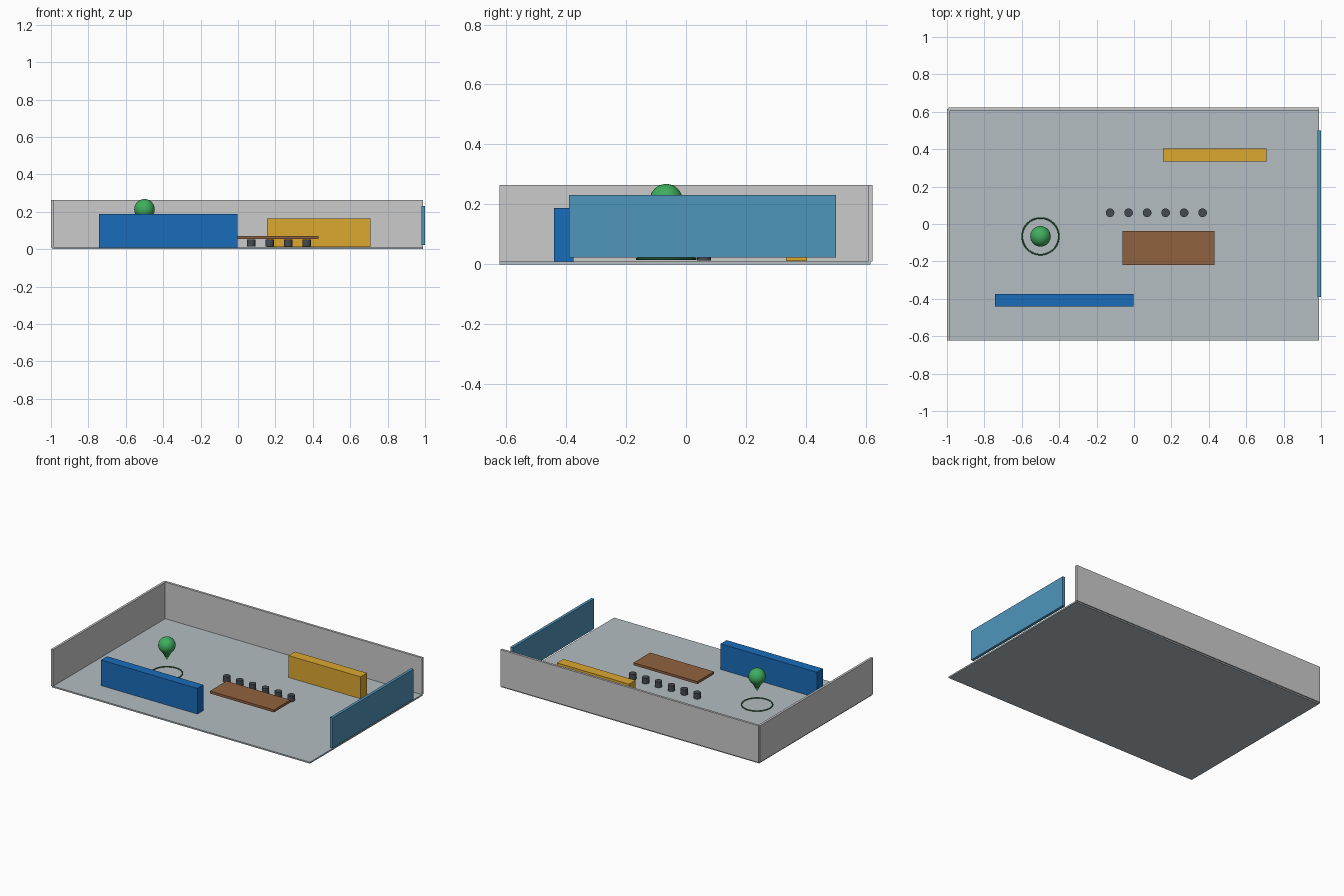
import bpy, math

if "Cube" in bpy.data.objects:
    bpy.data.objects.remove(bpy.data.objects["Cube"])


def material(name, rgb):
    m = bpy.data.materials.new(name)
    m.diffuse_color = (*rgb, 1)
    m.use_nodes = True
    m.node_tree.nodes["Principled BSDF"].inputs["Base Color"].default_value = m.diffuse_color
    return m


FLOOR = material("floor_grey", (0.46, 0.51, 0.54))
GLASS = material("glass_blue", (0.08, 0.30, 0.50))
BLUE = material("blue", (0.01, 0.15, 0.49))
YELLOW = material("yellow", (0.72, 0.39, 0.03))
WOOD = material("wood", (0.28, 0.12, 0.05))
DARK = material("dark", (0.06, 0.07, 0.08))
GREEN = material("green", (0.05, 0.42, 0.11))
DARK_GREEN = material("dark_green", (0.04, 0.22, 0.07))


def finish(name, mat, smooth=False):
    ob = bpy.context.object
    ob.name = name
    if mat:
        ob.data.materials.append(mat)
    if smooth:
        bpy.ops.object.shade_smooth_by_angle(angle=math.radians(40))
    return ob


def box(name, x, y, z, mat=None):
    """Box from (min, max) extents on each axis."""
    bpy.ops.mesh.primitive_cube_add(
        size=1, location=[(a + b) / 2 for a, b in (x, y, z)])
    bpy.context.object.scale = [b - a for a, b in (x, y, z)]
    bpy.ops.object.transform_apply(location=False, rotation=False, scale=True)
    return finish(name, mat)


# Room shell: floor slab, two solid walls, floating window panel
box("floor", (-0.992, 0.988), (-0.622, 0.615), (0, 0.01), FLOOR)
box("back_wall", (-0.992, 0.988), (0.607, 0.623), (0.009, 0.264))
box("left_wall", (-1.0, -0.984), (-0.622, 0.615), (0.009, 0.264))
box("window_panel", (0.98, 1.0), (-0.39, 0.50), (0.022, 0.232), GLASS)

# Furniture blocks
box("front_counter", (-0.743, -0.003), (-0.441, -0.375), (0.01, 0.188), BLUE)
box("back_cabinet", (0.155, 0.708), (0.333, 0.404), (0.011, 0.163), YELLOW)
box("table_top", (-0.062, 0.43), (-0.22, -0.037), (0.053, 0.07), WOOD)

# Row of stools
for i in range(6):
    bpy.ops.mesh.primitive_cylinder_add(
        vertices=24, radius=0.023, depth=0.039,
        location=(-0.128 + i * 0.099, 0.06, 0.0325))
    finish(f"stool_{i + 1}", DARK, True)

# Location marker: ball, downward point and floor ring
PX, PY = -0.5, -0.066
bpy.ops.mesh.primitive_uv_sphere_add(
    segments=32, ring_count=16, radius=0.055, location=(PX, PY, 0.213))
finish("marker_ball", GREEN, True)
bpy.ops.mesh.primitive_cone_add(
    vertices=24, radius1=0.032, radius2=0, depth=0.06,
    location=(PX, PY, 0.14), rotation=(math.pi, 0, 0))
finish("marker_point", GREEN, True)
bpy.ops.mesh.primitive_torus_add(
    major_segments=48, minor_segments=8, major_radius=0.098,
    minor_radius=0.004, location=(PX, PY, 0.018))
finish("marker_ring", DARK_GREEN, True)
